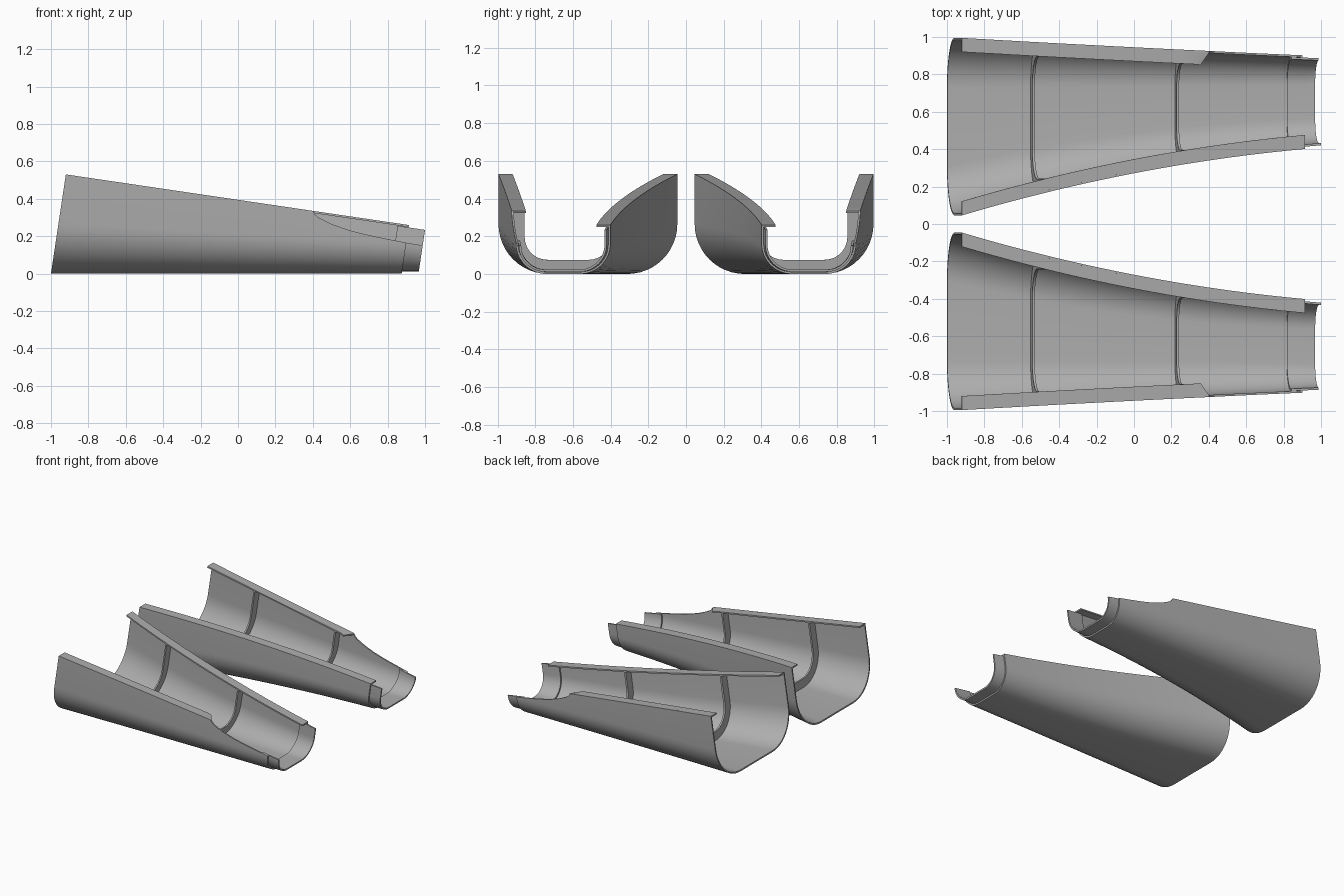
import bpy, bmesh, math

if "Cube" in bpy.data.objects:
    bpy.data.objects.remove(bpy.data.objects["Cube"])

LEAN = 0.15      # every cross-section leans forward with height
SKIN = 0.011     # sheet thickness
LIP = 0.075      # depth of the flanges and ribs
END = 0.875      # front end of the shell, measured at the floor
CUT = [(0.35, 0.335), (0.365, 0.315), (0.39, 0.297), (0.46, 0.265), (0.565, 0.23),
       (0.67, 0.205), (0.77, 0.185), (0.875, 0.165), (0.965, 0.15)]

grey = bpy.data.materials.new("plain grey")
grey.diffuse_color = (0.42, 0.42, 0.42, 1)
grey.use_nodes = True
grey.node_tree.nodes["Principled BSDF"].inputs["Base Color"].default_value = grey.diffuse_color


def inner_y(u):
    t = u + 1
    return 0.046 + 0.2897 * t - 0.0535 * t * t


def outer_y(u):
    t = u + 1
    return 0.995 - 0.057 * t + 0.004 * t * t


def top_z(u):
    return (0.53 - 0.1475 * (u + 0.92)) / (1 + 0.1475 * LEAN)


def cut_z(u):
    """Height of the scooped outer wall."""
    if u <= CUT[0][0]:
        return top_z(u)
    for (a, za), (b, zb) in zip(CUT, CUT[1:]):
        if u <= b + 1e-6:
            return min(top_z(u), za + (zb - za) * (u - a) / (b - a))
    return CUT[-1][1]


def u_profile(u, d, drop=0.0):
    """U-shaped section, moved inwards by d: list of (y, z)."""
    r = 0.265 - 0.105 * (u + 1) / 1.875
    left, right = inner_y(u) + d, outer_y(u) - d
    zl, zr = top_z(u) - drop, cut_z(u) - (drop if u < 0.35 else 0)
    pts = [(left, zl)]
    n = 12
    rl, rr = r - d, min(r, zr - 0.002) - d
    for i in range(n + 1):
        a = math.pi / 2 * i / n
        pts.append((left + rl * (1 - math.cos(a)), d + rl * (1 - math.sin(a))))
    for i in range(n + 1):
        a = math.pi / 2 * i / n
        pts.append((right - rr * (1 - math.sin(a)), d + rr * (1 - math.cos(a))))
    pts.append((right, zr))
    return pts


def loft(name, rings):
    """Skin closed rings of (x, y, z), cap both ends, mirror to the other side."""
    bm = bmesh.new()
    rows = [[bm.verts.new(p) for p in ring] for ring in rings]
    n = len(rows[0])
    for a, b in zip(rows, rows[1:]):
        for i in range(n):
            j = (i + 1) % n
            bm.faces.new((a[i], a[j], b[j], b[i]))
    for row in (rows[0], rows[-1]):
        for i in range(n // 2 - 1):
            bm.faces.new((row[i], row[i + 1], row[n - 2 - i], row[n - 1 - i]))
    bmesh.ops.recalc_face_normals(bm, faces=bm.faces[:])
    mesh = bpy.data.meshes.new(name)
    bm.to_mesh(mesh)
    bm.free()
    mesh.materials.append(grey)
    ob = bpy.data.objects.new(name, mesh)
    bpy.context.collection.objects.link(ob)
    mod = ob.modifiers.new("other side", 'MIRROR')
    mod.use_axis = (False, True, False)
    mod.use_mirror_merge = False
    bpy.ops.object.select_all(action='DESELECT')
    ob.select_set(True)
    bpy.context.view_layer.objects.active = ob
    bpy.ops.object.shade_smooth_by_angle(angle=math.radians(30))
    return ob


def trough(name, stations, d0, d1, drop=0.0):
    rings = []
    for u in stations:
        ring = u_profile(u, d0, drop) + u_profile(u, d1, drop)[::-1]
        rings.append([(u + LEAN * z, y, z) for y, z in ring])
    return loft(name, rings)


def span(a, b, n):
    return [a + (b - a) * i / n for i in range(n + 1)]


def flange(name, edge, side, end, bevel):
    """Flat lip along a top edge; bevel pulls its free corner back."""
    rings = []
    for u in span(-1, end, 20):
        z1 = top_z(u)
        z0 = z1 - SKIN
        back = bevel if u > end - 1e-6 else 0
        ya, yb = edge(u) + side * SKIN, edge(u) + side * LIP
        rings.append([(u + LEAN * z1, ya, z1), (u + LEAN * z1 - back, yb, z1),
                      (u + LEAN * z0 - back, yb, z0), (u + LEAN * z0, ya, z0)])
    return loft(name, rings)


# Main curved shell, with extra sections where the outer wall is scooped
trough("shell", span(-1, 0.35, 18) + [c[0] for c in CUT[1:3]] + span(0.42, END, 10), 0, SKIN)

# Lips along the two top edges
flange("inner_flange", inner_y, 1, END, 0)
flange("outer_flange", outer_y, -1, 0.35, 0.045)

# Two stiffening ribs inside
for label, u in (("rear_rib", -0.555), ("front_rib", 0.217)):
    trough(label, [u, u + 0.013], SKIN, LIP, SKIN)

# Stepped collar sticking out of the narrow end
trough("collar", span(0.815, 0.965, 5), SKIN + 0.001, 2 * SKIN + 0.002, SKIN + 0.002)
